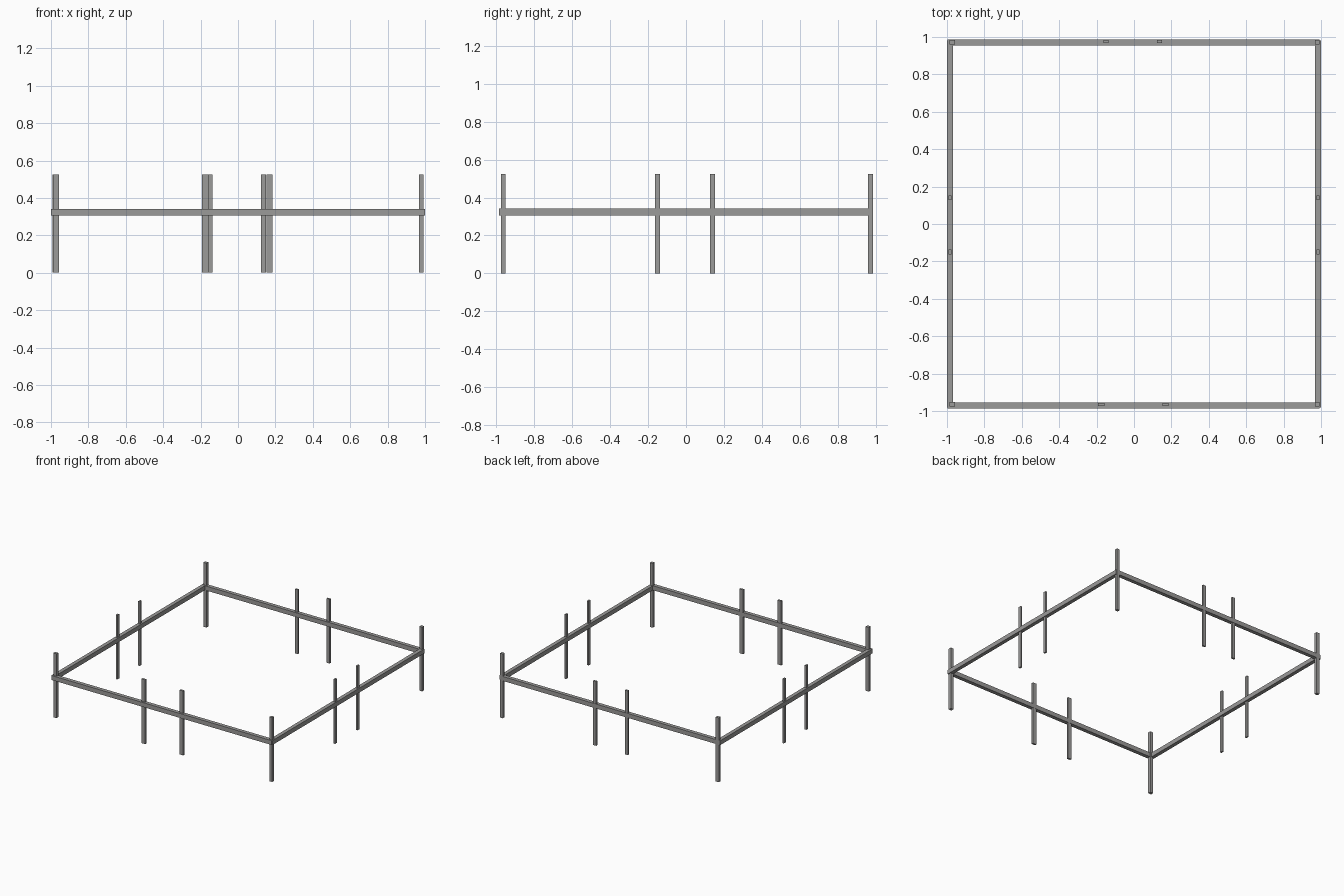
import bpy

cube = bpy.data.objects.get("Cube")
if cube:
    bpy.data.objects.remove(cube, do_unlink=True)

grey = bpy.data.materials.new("plain grey")
grey.use_nodes = True
colour = (0.33, 0.325, 0.32, 1)
grey.diffuse_color = colour
grey.node_tree.nodes["Principled BSDF"].inputs["Base Color"].default_value = colour


def box(name, x, y, z, sx, sy, sz):
    """Box given by its centre and full size."""
    bpy.ops.mesh.primitive_cube_add(size=1, location=(x, y, z))
    ob = bpy.context.object
    ob.name = name
    ob.scale = (sx, sy, sz)
    bpy.ops.object.transform_apply(location=False, rotation=False, scale=True)
    ob.data.materials.append(grey)


POST_H = 0.525
RAIL_Z, RAIL_H, RAIL_W = 0.324, 0.036, 0.031


def post(name, x, y, sx, sy):
    box(name, x, y, POST_H / 2, sx, sy, POST_H)


# Rails around the four sides
for name, side in (("front", -1), ("rear", 1)):
    box(name + "_rail", -0.002, side * 0.97, RAIL_Z, 1.99, RAIL_W, RAIL_H)
for name, side in (("right", -1), ("left", 1)):
    box(name + "_rail", side * 0.983, 0, RAIL_Z, RAIL_W, 1.96, RAIL_H)

# Corner posts
for depth, y in (("front", -0.964), ("rear", 0.973)):
    post(depth + "_right_corner_post", -0.972, y, 0.028, 0.024)
    post(depth + "_left_corner_post", 0.979, y, 0.025, 0.024)

# Pairs of flat posts beside the openings
for name, side in (("right", -1), ("left", 1)):
    post("front_opening_post_" + name, side * 0.172 - 0.003, -0.964, 0.033, 0.016)
    post("rear_opening_post_" + name, side * 0.143 - 0.006, 0.976, 0.027, 0.015)
    post(name + "_opening_post_front", side * 0.984, -0.15, 0.014, 0.025)
    post(name + "_opening_post_rear", side * 0.984, 0.14, 0.014, 0.025)
